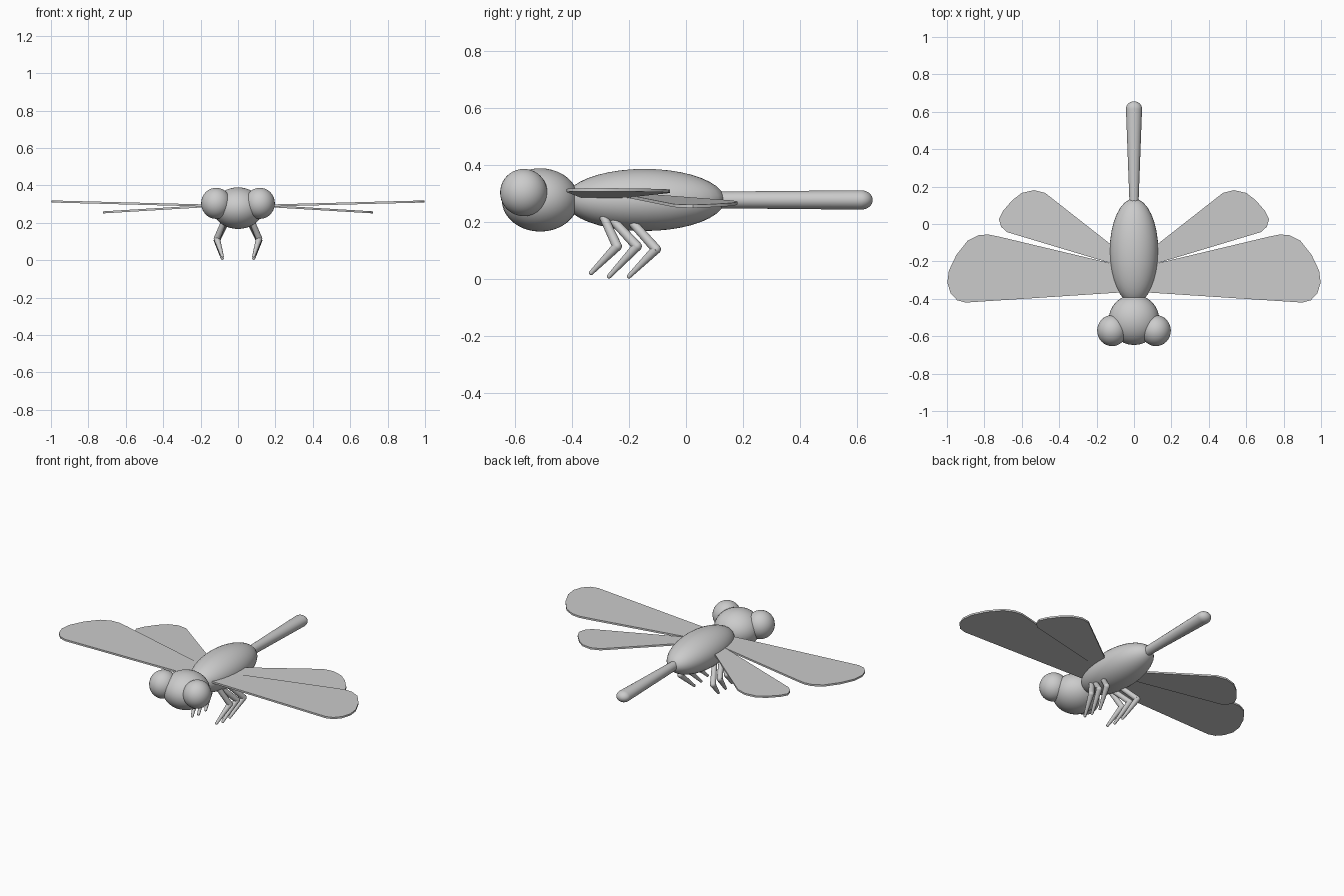
import bpy, bmesh, math
from mathutils import Vector, Matrix

if "Cube" in bpy.data.objects:
    bpy.data.objects.remove(bpy.data.objects["Cube"])


def finish(name, bm, angle=40):
    bmesh.ops.recalc_face_normals(bm, faces=bm.faces)
    me = bpy.data.meshes.new(name)
    bm.to_mesh(me)
    bm.free()
    ob = bpy.data.objects.new(name, me)
    bpy.context.collection.objects.link(ob)
    bpy.ops.object.select_all(action='DESELECT')
    bpy.context.view_layer.objects.active = ob
    ob.select_set(True)
    bpy.ops.object.shade_smooth_by_angle(angle=math.radians(angle))
    return ob


def add_ball(bm, center, radii, seg=32, rings=20):
    mat = Matrix.Translation(center) @ Matrix.Diagonal((*radii, 1))
    bmesh.ops.create_uvsphere(bm, u_segments=seg, v_segments=rings, radius=1, matrix=mat)


def ball(name, center, radii):
    bm = bmesh.new()
    add_ball(bm, center, radii)
    return finish(name, bm)


def add_limb(bm, a, b, ra, rb, seg=16):
    a, b = Vector(a), Vector(b)
    d = b - a
    mat = Matrix.Translation((a + b) / 2) @ d.to_track_quat('Z', 'Y').to_matrix().to_4x4()
    bmesh.ops.create_cone(bm, cap_ends=True, segments=seg, radius1=ra, radius2=rb,
                          depth=d.length, matrix=mat)


def wing(name, outline, side, z0, slope, thick=0.011):
    """Thin plate from a plan outline, rising or falling towards its tip."""
    bm = bmesh.new()
    vs = [bm.verts.new((side * x, y, z0 + slope * x - thick / 2)) for x, y in outline]
    f = bm.faces.new(vs)
    ext = bmesh.ops.extrude_face_region(bm, geom=[f])
    bmesh.ops.translate(bm, vec=(0, 0, thick),
                        verts=[v for v in ext['geom'] if isinstance(v, bmesh.types.BMVert)])
    return finish(name, bm, 35)


# Head and body
ball("head", (0, -0.512, 0.278), (0.135, 0.135, 0.111))
ball("body", (0, -0.145, 0.278), (0.13, 0.281, 0.109))

# Tail: elliptical rings widening towards a rounded end
bm = bmesh.new()
profile = [(0.08, 0.023, 0.029), (0.615, 0.043, 0.034)]
for k in range(1, 8):
    t = k / 8 * math.pi / 2
    profile.append((0.615 + 0.041 * math.sin(t), 0.043 * math.cos(t), 0.034 * math.cos(t)))
N = 32
rings = [[bm.verts.new((rx * math.cos(2 * math.pi * i / N), y,
                        0.278 + rz * math.sin(2 * math.pi * i / N))) for i in range(N)]
         for y, rx, rz in profile]
for r0, r1 in zip(rings, rings[1:]):
    for i in range(N):
        bm.faces.new((r0[i], r0[(i + 1) % N], r1[(i + 1) % N], r1[i]))
bm.faces.new(rings[0])
tip = bm.verts.new((0, 0.656, 0.278))
for i in range(N):
    bm.faces.new((rings[-1][i], rings[-1][(i + 1) % N], tip))
finish("tail", bm)

# Plan outlines of the wings and side-view paths of the legs
fore = [(0.04, -0.364), (0.90, -0.42), (0.945, -0.408), (0.98, -0.37), (0.998, -0.315),
        (0.99, -0.25), (0.95, -0.166), (0.89, -0.09), (0.83, -0.06), (0.78, -0.056),
        (0.72, -0.068), (0.04, -0.23)]
hind = [(0.04, -0.235), (0.68, -0.043), (0.71, -0.015), (0.722, 0.025), (0.70, 0.07),
        (0.65, 0.128), (0.60, 0.166), (0.535, 0.181), (0.475, 0.166), (0.04, -0.175)]
legs = {"front": [(-0.295, 0.23), (-0.242, 0.115), (-0.333, 0.022)],
        "middle": [(-0.26, 0.21), (-0.172, 0.115), (-0.27, 0.01)],
        "rear": [(-0.19, 0.2), (-0.105, 0.105), (-0.2, 0.01)]}

for side, label in ((-1, "right"), (1, "left")):
    ball(f"{label}_eye", (side * 0.117, -0.57, 0.304), (0.08, 0.083, 0.083))
    wing(f"{label}_fore_wing", fore, side, 0.288, 0.026)
    wing(f"{label}_hind_wing", hind, side, 0.299, -0.06)
    # Bent legs, tapering to the foot
    for pos, path in legs.items():
        hip, knee, foot = [(side * x, y, z) for x, (y, z) in zip((0.065, 0.113, 0.084), path)]
        bm = bmesh.new()
        add_limb(bm, hip, knee, 0.015, 0.017)
        add_limb(bm, knee, foot, 0.017, 0.008)
        add_ball(bm, hip, (0.015,) * 3, 16, 10)
        add_ball(bm, knee, (0.017,) * 3, 16, 10)
        add_ball(bm, foot, (0.008,) * 3, 16, 10)
        finish(f"{label}_{pos}_leg", bm)
